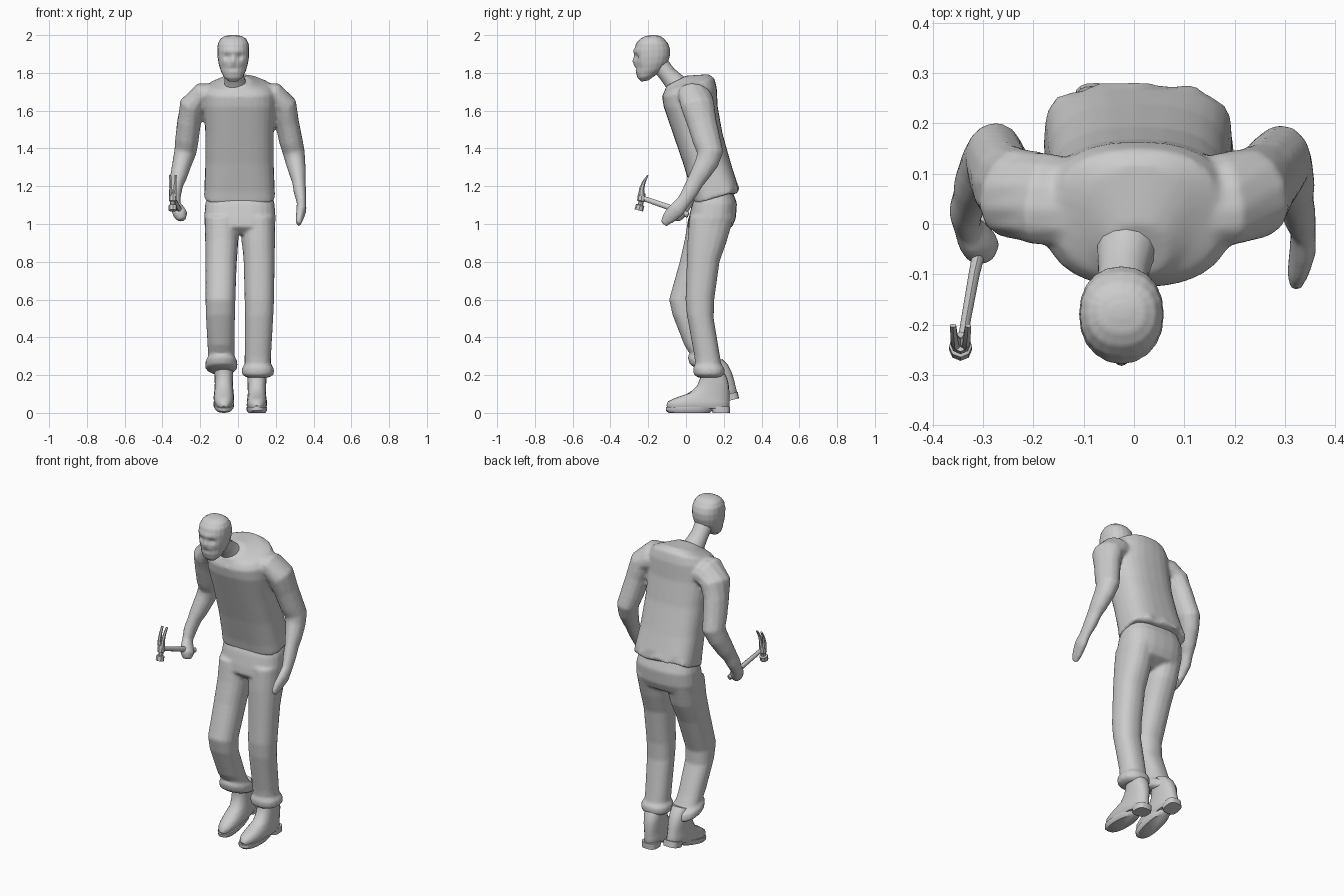
import bpy, bmesh, math
from mathutils import Vector, Matrix

def make(name, bm, sharp):
    """Turn a bmesh into a smooth-shaded object."""
    bmesh.ops.recalc_face_normals(bm, faces=bm.faces[:])
    me = bpy.data.meshes.new(name)
    bm.to_mesh(me)
    bm.free()
    for p in me.polygons:
        p.use_smooth = True
    me.set_sharp_from_angle(angle=math.radians(sharp))
    ob = bpy.data.objects.new(name, me)
    bpy.context.collection.objects.link(ob)
    return ob

def loft(name, rings, sharp=50, subdiv=0):
    """Bridge equal-length rings of points into one capped object."""
    bm = bmesh.new()
    loops = [[bm.verts.new(p) for p in r] for r in rings]
    n = len(loops[0])
    for a, b in zip(loops, loops[1:]):
        for i in range(n):
            j = (i + 1) % n
            bm.faces.new((a[i], a[j], b[j], b[i]))
    bm.faces.new(loops[0][::-1])
    bm.faces.new(loops[-1])
    for _ in range(subdiv):
        bmesh.ops.subdivide_edges(bm, edges=bm.edges[:], cuts=1, use_grid_fill=True, smooth=0.8)
    return make(name, bm, sharp)

def fuse(name, parts, voxel, iterations):
    """Melt overlapping lofts into one continuous piece of cloth."""
    bm = bmesh.new()
    for ob in parts:
        bm.from_mesh(ob.data)
        bpy.data.objects.remove(ob)
    ob = make(name, bm, 180)
    rm = ob.modifiers.new("Fuse", 'REMESH')
    rm.mode, rm.voxel_size, rm.use_smooth_shade = 'VOXEL', voxel, True
    sm = ob.modifiers.new("Relax", 'SMOOTH')
    sm.factor, sm.iterations = .5, iterations
    return ob

def ring(cx, rx, yf, zf, yb, zb, e=2.3, n=18):
    """Superellipse section from its front (yf, zf) to its back (yb, zb)."""
    pts = []
    for i in range(n):
        a = 2 * math.pi * i / n
        c, s = math.cos(a), math.sin(a)
        u = math.copysign(abs(c) ** (2 / e), c)
        t = (math.copysign(abs(s) ** (2 / e), s) + 1) / 2
        pts.append(Vector((cx + rx * u, yf + (yb - yf) * t, zf + (zb - zf) * t)))
    return pts

def tube(name, path, ref, n=12, sharp=50):
    """Elliptic tube along (x, y, z, ra, rb); rb lies along ref."""
    ps = [Vector(p[:3]) for p in path]
    rings = []
    for i, p in enumerate(path):
        t = (ps[min(i + 1, len(ps) - 1)] - ps[max(i - 1, 0)]).normalized()
        b = Vector(ref)
        b = (b - t * b.dot(t)).normalized()
        a = t.cross(b)
        rings.append([ps[i] + a * p[3] * math.cos(k * 2 * math.pi / n)
                      + b * p[4] * math.sin(k * 2 * math.pi / n) for k in range(n)])
    return loft(name, rings, sharp=sharp)

# shirt body: leaning, with a loose flared hem
spec = [(.188, .045, 1.105, .28, 1.175, 3.2), (.186, .03, 1.17, .27, 1.22, 3),
        (.181, -.015, 1.32, .238, 1.32, 2.7), (.181, -.07, 1.48, .193, 1.48, 2.6),
        (.19, -.118, 1.62, .168, 1.62, 2.5), (.19, -.127, 1.675, .163, 1.72, 2.4),
        (.165, -.115, 1.702, .15, 1.772, 2.4), (.11, -.11, 1.715, .12, 1.793, 2.3),
        (.06, -.105, 1.73, -.0, 1.785, 2.2)]
rings = [ring(.008, *s, n=28) for s in spec]
for p in rings[0]:
    if p.y > .2:
        p.y += .008 * math.sin(p.x * 70)
        p.z += .012 * math.sin(p.x * 45 + 1)
torso = loft("torso", rings)

# arms: sleeve, forearm and hand in one tube per side
REF = (0, .9, -.4)
def shoulder(s):
    return [(s * .10, .045, 1.68, .06, .088), (s * .185, .05, 1.675, .072, .097),
            (s * .24, .062, 1.625, .073, .092), (s * .259, .083, 1.54, .064, .08)]
arms = [tube("left_arm", shoulder(1) + [
    (.28, .11, 1.44, .063, .075), (.295, .128, 1.38, .059, .071), (.304, .112, 1.33, .053, .063),
    (.316, .075, 1.265, .045, .053), (.322, .05, 1.225, .036, .046), (.328, .02, 1.17, .034, .043),
    (.336, -.012, 1.12, .026, .037), (.336, -.05, 1.075, .027, .044), (.327, -.09, 1.035, .022, .038),
    (.32, -.12, 1.0, .014, .022)], REF),
    tube("right_arm", shoulder(-1) + [
    (-.27, .11, 1.45, .063, .075), (-.278, .133, 1.385, .06, .071), (-.294, .115, 1.33, .053, .063),
    (-.315, .075, 1.25, .045, .053), (-.325, .052, 1.21, .036, .046), (-.335, .025, 1.155, .034, .043),
    (-.332, -.005, 1.105, .027, .036), (-.318, -.028, 1.075, .035, .043),
    (-.304, -.045, 1.05, .039, .041), (-.297, -.057, 1.02, .022, .024)], REF)]
fuse("shirt_and_arms", [torso] + arms, .009, 5)

# trousers: hips and two bent legs with rolled cuffs
hips = loft("hips", [ring(.01, *s, 2.6, 24) for s in [
    (.165, .06, 1.17, .24, 1.19), (.184, .03, 1.10, .27, 1.11), (.189, .014, 1.03, .264, 1.03),
    (.186, .008, .985, .245, .985), (.07, .05, .945, .17, .945)]])
legs = {
    "left_leg": [(.107, .09, .018, 1.04, .255, 1.04), (.108, .088, .008, .92, .217, .91),
                 (.112, .082, .004, .8, .178, .8), (.113, .078, -.003, .6, .15, .6),
                 (.112, .075, .004, .52, .147, .5), (.105, .07, .044, .3, .18, .3),
                 (.105, .07, .048, .258, .188, .255), (.105, .085, .037, .237, .205, .237),
                 (.105, .085, .04, .203, .205, .203), (.105, .06, .062, .188, .188, .188)],
    "right_leg": [(-.087, .09, .012, 1.04, .25, 1.04), (-.086, .088, -.007, .92, .212, .9),
                  (-.09, .083, -.034, .8, .153, .78), (-.093, .079, -.09, .6, .077, .58),
                  (-.093, .077, -.072, .52, .077, .5), (-.09, .071, -.01, .36, .143, .34),
                  (-.088, .071, .018, .315, .175, .275), (-.088, .085, .008, .295, .208, .25),
                  (-.088, .085, .018, .26, .215, .212), (-.088, .06, .045, .24, .19, .2)]}
fuse("trousers", [hips] + [loft(k, [ring(*s) for s in v]) for k, v in legs.items()], .009, 3)

# boots: upper, sole and heel; the right one is up on its toes
def boot(side, x, mat):
    def part(name, rows, e):
        ob = loft(side + name, [ring(0, r, f, z, b, z, e, 20) for r, f, b, z in rows], sharp=45)
        ob.data.transform(mat @ Matrix.Translation((x, 0, 0)))
    part("_boot", [(.046, -.095, .225, .022), (.054, -.104, .23, .04), (.053, -.095, .23, .062),
                   (.05, -.05, .23, .082), (.048, .02, .23, .105), (.049, .06, .227, .145),
                   (.051, .075, .218, .185), (.052, .08, .196, .222)], 2.4)
    part("_sole", [(.045, -.092, .125, 0), (.054, -.107, .14, .012), (.054, -.107, .15, .03)], 2.4)
    part("_heel", [(.045, .14, .232, 0), (.046, .135, .234, .035)], 3)
boot("left", .1, Matrix())
boot("right", -.075, Matrix.Translation((0, .055, .022)) @ Matrix.Rotation(.24, 4, 'X'))

# neck
tube("neck", [(-.01, -.01, 1.69, .085, .08), (-.015, -.045, 1.735, .057, .06),
              (-.022, -.10, 1.795, .046, .05), (-.025, -.15, 1.86, .048, .052)], (1, 0, 0), 14)

# head: lofted skull, then sockets, nose, brow and mouth pressed in
head = loft("head", [ring(-.025, *s, 2.2, 20) for s in [
    (.025, -.236, 1.754, -.2, 1.76), (.05, -.255, 1.772, -.165, 1.785),
    (.066, -.265, 1.802, -.12, 1.82), (.077, -.271, 1.84, -.096, 1.855),
    (.083, -.274, 1.88, -.086, 1.89), (.084, -.274, 1.92, -.085, 1.925),
    (.081, -.264, 1.955, -.095, 1.955), (.068, -.243, 1.98, -.115, 1.98),
    (.047, -.218, 1.994, -.135, 1.994), (.018, -.185, 2, -.16, 2)]], subdiv=2, sharp=80)
bumps = [(-.034, 1.885, .02, .014, .014), (.034, 1.885, .02, .014, .014),
         (0, 1.862, .016, .02, -.010), (0, 1.915, .05, .012, -.005),
         (0, 1.822, .028, .007, .006), (-.05, 1.83, .016, .02, .006), (.05, 1.83, .016, .02, .006)]
for v in head.data.vertices:
    if v.co.y < -.2:
        v.co.y += sum(d * math.exp(-((v.co.x + .025 - x) / w) ** 2 - ((v.co.z - z) / h) ** 2)
                      for x, z, w, h, d in bumps)

# claw hammer held in the right hand
tube("hammer_handle", [(-.294, .012, 1.048, .012, .015), (-.3, -.02, 1.06, .014, .017),
                       (-.318, -.1, 1.092, .011, .015), (-.344, -.245, 1.142, .009, .013)], (0, 0, 1), 8)
tube("hammer_head", [(-.345, -.25, 1.072, .023, .023), (-.345, -.243, 1.098, .023, .023),
                     (-.345, -.241, 1.102, .014, .014), (-.345, -.238, 1.118, .014, .014),
                     (-.345, -.237, 1.123, .022, .021), (-.345, -.234, 1.162, .02, .018)], (1, 0, 0), 8, 35)
for s, name in ((-1, "left_claw"), (1, "right_claw")):
    tube(name, [(-.345 + s * .008, -.235, 1.15, .017, .012), (-.345 + s * .011, -.235, 1.185, .014, .009),
                (-.345 + s * .013, -.223, 1.222, .009, .008), (-.345 + s * .015, -.202, 1.258, .004, .007)],
         (1, 0, 0), 6, 35)
